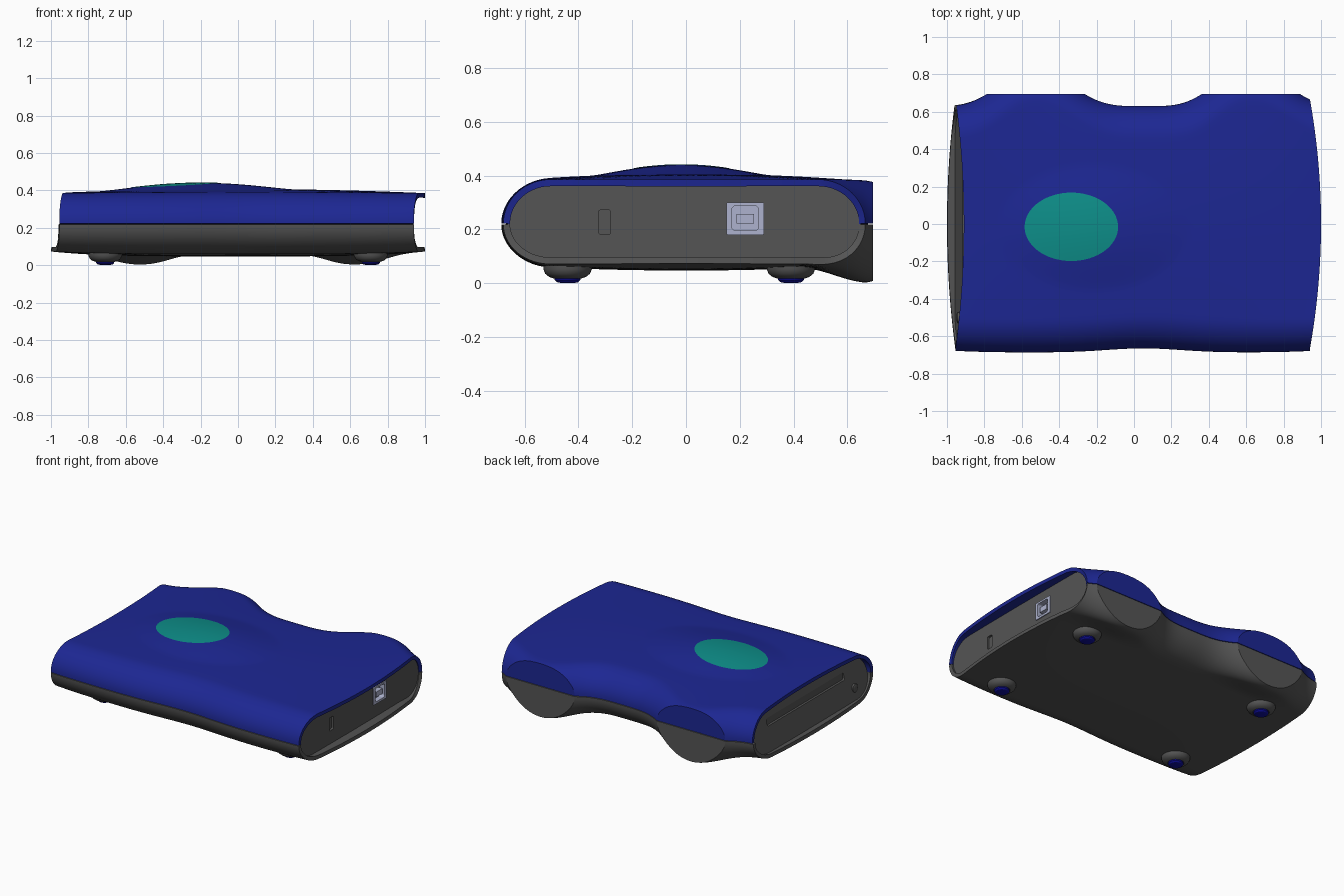
import bpy, bmesh, math
from mathutils import Vector

if "Cube" in bpy.data.objects:
    bpy.data.objects.remove(bpy.data.objects["Cube"])

SEAM, CUT = 0.22, 0.695


def material(name, rgb):
    m = bpy.data.materials.new(name)
    m.diffuse_color = (*rgb, 1)
    m.use_nodes = True
    m.node_tree.nodes["Principled BSDF"].inputs["Base Color"].default_value = m.diffuse_color
    return m


BLUE = material("blue", (0.012, 0.02, 0.29))
TEAL = material("teal", (0.004, 0.27, 0.25))
DARK = material("dark_grey", (0.09, 0.09, 0.09))
METAL = material("port_metal", (0.42, 0.45, 0.62))
FOOT = material("foot_blue", (0.004, 0.004, 0.32))


def finish(name, bm, mat, recalc=True):
    if recalc:
        bmesh.ops.recalc_face_normals(bm, faces=bm.faces)
    me = bpy.data.meshes.new(name)
    bm.to_mesh(me)
    bm.free()
    ob = bpy.data.objects.new(name, me)
    bpy.context.collection.objects.link(ob)
    me.materials.append(mat)
    return ob


def activate(ob):
    bpy.ops.object.select_all(action='DESELECT')
    ob.select_set(True)
    bpy.context.view_layer.objects.active = ob


def smooth(ob):
    activate(ob)
    bpy.ops.object.shade_smooth_by_angle(angle=math.radians(30))


def swell(x):
    # Two swellings along the back edge, with a waist between them
    return math.sin(math.pi * (x - 0.05) / 1.15) ** 4


def top_z(x, y):
    r2 = ((x + 0.22) / 0.52) ** 2 + ((y + 0.02) / 0.34) ** 2
    dome = 0.034 * max(0, 1 - r2) ** 1.4
    return 0.385 + 0.022 * (1 - x * x) * (1 - (y / 0.6) ** 2) + dome


def bottom_z(x, y):
    t = min(1, max(0, (y - 0.42) / 0.27))
    flare = 0.067 * swell(x) * t * t * (3 - 2 * t)
    return 0.073 - 0.026 * (1 - x ** 4) * (1 - (y / 0.75) ** 2) - flare


def section(u, side):
    """Half cross-section of the case at u (0 left end, 1 right end); side +1 top, -1 bottom."""
    x0 = -0.955 + 1.895 * u
    back = 0.63 + 0.2 * swell(x0)
    front = 0.687 - 0.022 * math.exp(-(x0 - 0.05) ** 2 / 0.08) - 0.012 * abs(x0) ** 6
    r, n, m = 0.175, 14, 44
    prof = [(-front + r - r * math.cos(a), math.sin(a))
            for a in (math.pi / 2 * k / n for k in range(n))]
    y0, y1 = r - front, back - r
    prof += [(y0 + (y1 - y0) * k / m, 1) for k in range(m)]
    prof += [(y1 + r * math.sin(a), math.cos(a))
             for a in (math.pi / 2 * k / n for k in range(n + 1))]
    pts = []
    for y, h in prof:
        bow = max(0, 1 - (y / 0.67) ** 2)
        left, right = -0.955 + side * 0.045 * bow, 0.94 + 0.06 * bow
        x = left + (right - left) * u
        edge = top_z(x, y) if side > 0 else bottom_z(x, y)
        seam = SEAM + side * 0.002
        pts.append(Vector((x, y, seam + (edge - seam) * max(0, h))))
    return pts


def shell(name, side, mat):
    bm = bmesh.new()
    N = 110
    rows = [[bm.verts.new(p) for p in section(i / N, side)] for i in range(N + 1)]
    for a, b in zip(rows, rows[1:]):
        for j in range(len(a) - 1):
            f = (a[j], b[j], b[j + 1], a[j + 1])
            bm.faces.new(f if side > 0 else f[::-1])
    # Flatten the swellings into standing facets at the back
    bmesh.ops.bisect_plane(bm, geom=bm.verts[:] + bm.edges[:] + bm.faces[:],
                           plane_co=(0, CUT, 0), plane_no=(0, 1, 0))
    for v in bm.verts:
        v.co.y = min(v.co.y, CUT)
    ob = finish(name, bm, mat, recalc=False)
    sol = ob.modifiers.new("thickness", 'SOLIDIFY')
    sol.thickness, sol.offset = 0.025, -1
    activate(ob)
    bpy.ops.object.modifier_apply(modifier=sol.name)
    smooth(ob)


def panel(name, u, face_x, depth):
    outline = section(u, 1) + section(u, -1)[::-1]
    bm = bmesh.new()
    rings = []
    for d in (0, depth):
        rings.append([bm.verts.new((face_x(SEAM + (p.z - SEAM) * 0.93) + d, p.y * 0.975,
                                    SEAM + (p.z - SEAM) * 0.93)) for p in outline])
    n = len(outline)
    for k in range(n):
        bm.faces.new([rings[0][k], rings[0][(k + 1) % n], rings[1][(k + 1) % n], rings[1][k]])
    bm.faces.new(rings[0])
    bm.faces.new(rings[1])
    return finish(name, bm, DARK)


def block(name, x, y, z, mat, bevel=0.0):
    """Box from (min, max) ranges, with its edges along x rounded."""
    bm = bmesh.new()
    bmesh.ops.create_cube(bm, size=1)
    for v in bm.verts:
        v.co = [(a + b) / 2 + c * (b - a) for c, (a, b) in zip(v.co, (x, y, z))]
    if bevel:
        es = [e for e in bm.edges if abs(e.verts[0].co.x - e.verts[1].co.x) > 1e-5]
        bmesh.ops.bevel(bm, geom=es, offset=bevel, segments=3, profile=0.5, affect='EDGES')
    return finish(name, bm, mat)


def cut(ob, cutter):
    mod = ob.modifiers.new("cut", 'BOOLEAN')
    mod.operation, mod.object, mod.solver = 'DIFFERENCE', cutter, 'EXACT'
    activate(ob)
    bpy.ops.object.modifier_apply(modifier=mod.name)
    bpy.data.objects.remove(cutter)


def lathe(name, profile, loc, mat, axis='Z', seg=32):
    bm = bmesh.new()
    rings = []
    for r, h in profile:
        ring = []
        for k in range(seg):
            a = 2 * math.pi * k / seg
            p = Vector((r * math.cos(a), r * math.sin(a), h))
            if axis == 'X':
                p = Vector((p.z, p.x, p.y))
            ring.append(bm.verts.new(p + Vector(loc)))
        rings.append(ring)
    for a, b in zip(rings, rings[1:]):
        for k in range(seg):
            bm.faces.new([a[k], a[(k + 1) % seg], b[(k + 1) % seg], b[k]])
    bm.faces.new(rings[0])
    bm.faces.new(rings[-1])
    smooth(finish(name, bm, mat))


# Case shells
shell("top_shell", 1, BLUE)
shell("bottom_shell", -1, DARK)

# Oval badge following the dome
bm = bmesh.new()
rings = []
for k in range(1, 9):
    ring = []
    for s in range(64):
        a = 2 * math.pi * s / 64
        x, y = -0.335 + 0.25 * k / 8 * math.cos(a), -0.015 + 0.183 * k / 8 * math.sin(a)
        ring.append(bm.verts.new((x, y, top_z(x, y) + 0.002)))
    rings.append(ring)
bm.faces.new(rings[0])
for a, b in zip(rings, rings[1:]):
    for s in range(64):
        bm.faces.new([a[s], b[s], b[(s + 1) % 64], a[(s + 1) % 64]])
smooth(finish("oval_badge", bm, TEAL))

# Right end panel with lock slot and square port
right = panel("right_panel", 1, lambda z: 0.925, -0.03)
cut(right, block("slot_cutter", (0.91, 0.95), (-0.325, -0.28), (0.182, 0.272), DARK, 0.008))
cut(right, block("port_cutter", (0.85, 0.95), (0.155, 0.285), (0.185, 0.295), DARK))
port = block("port_frame", (0.88, 0.931), (0.15, 0.29), (0.18, 0.30), METAL, 0.004)
cut(port, block("socket_cutter", (0.895, 0.95), (0.17, 0.27), (0.195, 0.288), METAL, 0.015))
block("port_tongue", (0.89, 0.926), (0.187, 0.253), (0.222, 0.258), METAL)

# Left end panel, slanted, with a shallow bay slot and a round button
left = panel("left_panel", 0, lambda z: -0.925 + 0.25 * (z - SEAM), 0.03)
cut(left, block("bay_cutter", (-1, -0.902), (-0.42, 0.42), (0.25, 0.30), DARK, 0.01))
lathe("button", [(0.028, 0.02), (0.028, -0.004), (0.02, -0.008)], (-0.94, -0.5, 0.17), DARK, 'X')

# Four feet: grey cup with a blue nub
for x in (-0.71, 0.71):
    for y in (-0.44, 0.39):
        lathe("foot_cup", [(0.09, 0.075), (0.09, 0.052), (0.083, 0.035), (0.068, 0.023),
                           (0.052, 0.018), (0.046, 0.022)], (x, y, 0), DARK)
        lathe("foot_nub", [(0.048, 0.03), (0.048, 0.012), (0.04, 0.004), (0.025, 0.001),
                           (0.008, 0)], (x, y, 0), FOOT)
